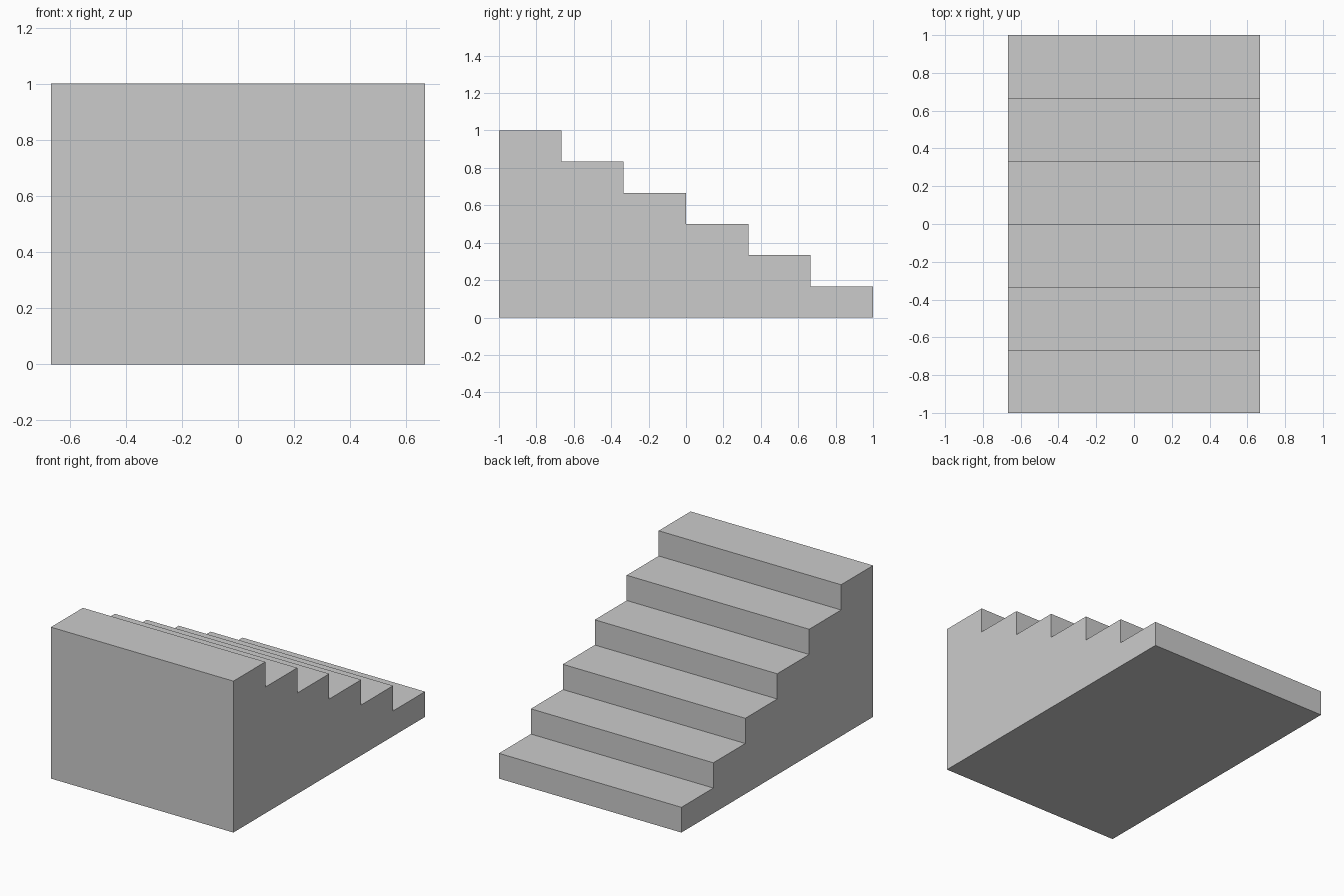
import bpy
import bmesh

if "Cube" in bpy.data.objects:
    bpy.data.objects.remove(bpy.data.objects["Cube"])

STEPS = 6
LENGTH, HEIGHT, WIDTH = 2.0, 1.0, 4 / 3
TREAD, RISER = LENGTH / STEPS, HEIGHT / STEPS

# Side profile in (y, z): flat base, tall front wall, steps descending towards +y
profile = [(LENGTH / 2, 0), (-LENGTH / 2, 0)]
for i in range(STEPS):
    z = HEIGHT - i * RISER
    y = -LENGTH / 2 + i * TREAD
    profile += [(y, z), (y + TREAD, z)]

# Solid staircase: profile extruded across the width
bm = bmesh.new()
side = bm.faces.new([bm.verts.new((-WIDTH / 2, y, z)) for y, z in profile])
extruded = bmesh.ops.extrude_face_region(bm, geom=[side], use_keep_orig=True)
new_verts = [g for g in extruded["geom"] if isinstance(g, bmesh.types.BMVert)]
bmesh.ops.translate(bm, verts=new_verts, vec=(WIDTH, 0, 0))
bmesh.ops.recalc_face_normals(bm, faces=bm.faces)

mesh = bpy.data.meshes.new("staircase")
bm.to_mesh(mesh)
bm.free()
staircase = bpy.data.objects.new("staircase", mesh)
bpy.context.collection.objects.link(staircase)
